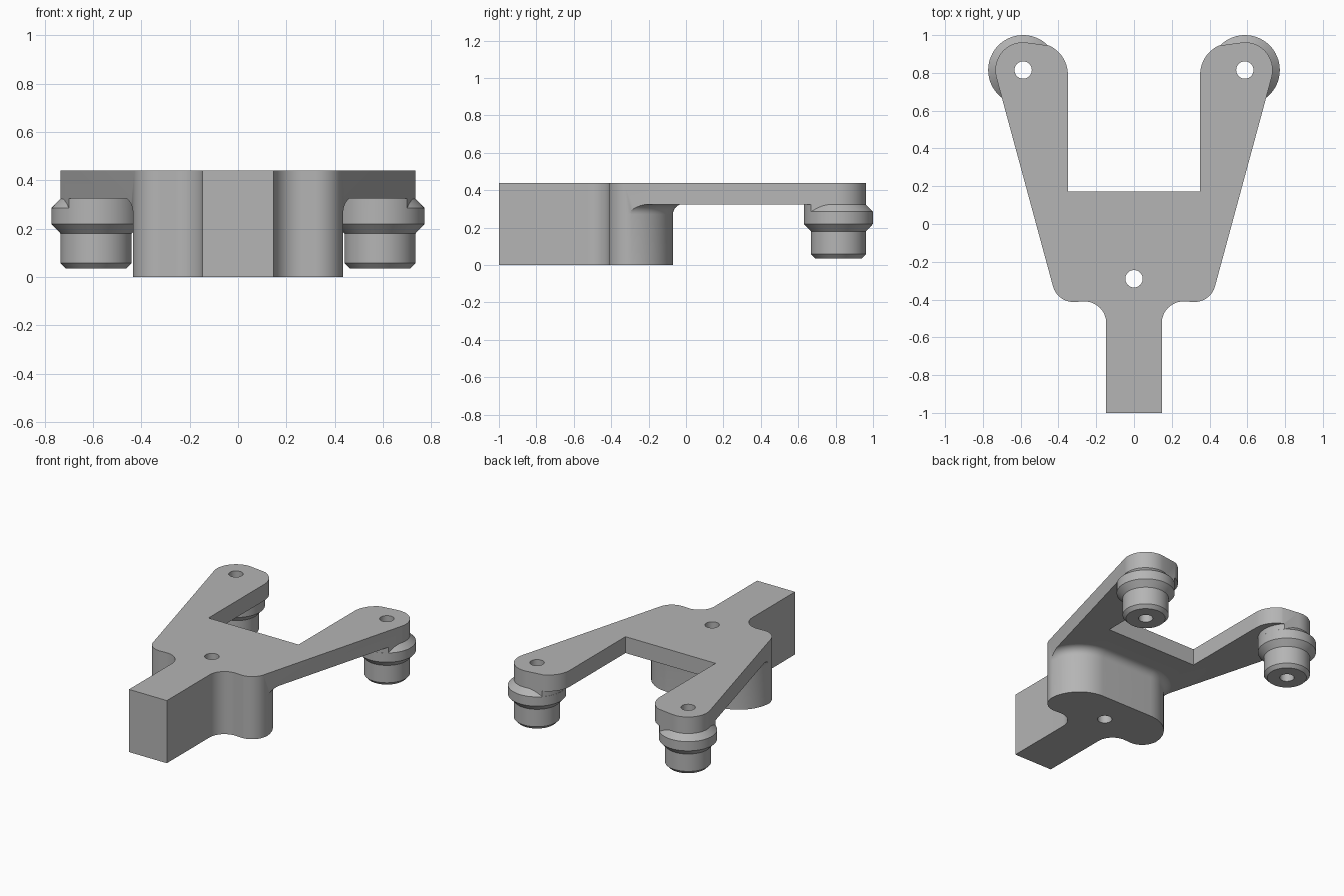
import bpy
import bmesh
from math import sin, cos, pi, radians

cube = bpy.data.objects.get("Cube")
if cube:
    bpy.data.objects.remove(cube, do_unlink=True)

grey = bpy.data.materials.new("plain grey")
grey.use_nodes = True
grey.diffuse_color = (0.46, 0.46, 0.46, 1)
grey.node_tree.nodes["Principled BSDF"].inputs["Base Color"].default_value = grey.diffuse_color

PIN_X, PIN_Y, HOLE_R = 0.587, 0.815, 0.046
TOP, PLATE_BOTTOM = 0.44, 0.325


def arc(cx, cy, r, start, end, steps=14):
    angles = [radians(start + (end - start) * i / steps) for i in range(steps + 1)]
    return [(cx + r * cos(a), cy + r * sin(a)) for a in angles]


def circle(r, cx=0, cy=0, steps=64):
    return arc(cx, cy, r, 0, 360, steps)[:-1]


def mirrored(half):
    """Close a right-hand half outline by mirroring it across x = 0."""
    return half + [(-x, y) for x, y in reversed(half)]


def loft(name, layers):
    """Solid skinned through (outline, height) layers."""
    bm = bmesh.new()
    rings = [[bm.verts.new((x, y, z)) for x, y in outline] for outline, z in layers]
    bm.faces.new(rings[0])
    bm.faces.new(rings[-1])
    n = len(rings[0])
    for low, high in zip(rings, rings[1:]):
        for i in range(n):
            j = (i + 1) % n
            bm.faces.new((low[i], low[j], high[j], high[i]))
    bmesh.ops.recalc_face_normals(bm, faces=bm.faces)
    mesh = bpy.data.meshes.new(name)
    bm.to_mesh(mesh)
    bm.free()
    mesh.materials.append(grey)
    obj = bpy.data.objects.new(name, mesh)
    bpy.context.collection.objects.link(obj)
    return obj


def combine(target, tool, operation):
    """Apply a boolean and discard the tool."""
    mod = target.modifiers.new("cut", "BOOLEAN")
    mod.operation, mod.object, mod.solver = operation, tool, "EXACT"
    bpy.context.view_layer.objects.active = target
    bpy.ops.object.modifier_apply(modifier=mod.name)
    bpy.data.objects.remove(tool, do_unlink=True)


def drill(target, x, y):
    outline = circle(HOLE_R, x, y, 32)
    combine(target, loft("drill", [(outline, -0.2), (outline, 0.8)]), "DIFFERENCE")


# Outline of the forked bracket: tail, shoulders, arm, rounded tip, inner notch
fork = mirrored(
    [(0.147, -1)]
    + arc(0.262, -0.525, 0.115, 180, 90)
    + arc(0.32, -0.3, 0.113, -90, -15)
    + arc(PIN_X, PIN_Y, 0.147, -15, 100, 24)
    + arc(0.52, 0.79, 0.17, 115, 180)
    + [(0.35, 0.172)]
)


# Thick block under the plate, flaring into it with a fillet
def block_outline(grow):
    return mirrored([(0.435 + grow, -1.2)] + arc(0.195, -0.31, 0.24 + grow, 0, 90, 20))


fillet = 0.055
layers = [(block_outline(0), -0.1)]
for i in range(9):
    t = i / 8 * pi / 2
    layers.append((block_outline(fillet * (1 - cos(t))), PLATE_BOTTOM + 0.001 - fillet + fillet * sin(t)))
layers.append((block_outline(fillet), 0.4))

# Bracket: plate, block and arm pads trimmed to the fork outline
square = [(-1.3, -1.3), (1.3, -1.3), (1.3, 1.3), (-1.3, 1.3)]
bracket = loft("forked_bracket", [(square, PLATE_BOTTOM), (square, 0.6)])
combine(bracket, loft("block", layers), "UNION")
for side in (-1, 1):
    pad = circle(0.1845, side * PIN_X, PIN_Y)
    combine(bracket, loft("pad", [(pad, 0.27), (pad, 0.4)]), "UNION")
combine(bracket, loft("trim", [(fork, 0), (fork, TOP)]), "INTERSECT")
drill(bracket, 0, -0.29)
parts = [bracket]

# Stepped posts below the arm tips: (radius, height)
post_profile = [(0.125, 0.035), (0.147, 0.058), (0.147, 0.18), (0.185, 0.22),
                (0.185, 0.285), (0.146, 0.325), (0.14, 0.36)]
for side, name in ((1, "left_post"), (-1, "right_post")):
    x = side * PIN_X
    post = loft(name, [(circle(r, x, PIN_Y), z) for r, z in post_profile])
    drill(post, x, PIN_Y)
    drill(bracket, x, PIN_Y)
    parts.append(post)

# Smooth curved walls, keep edges crisp
bpy.ops.object.select_all(action="DESELECT")
for part in parts:
    part.select_set(True)
bpy.context.view_layer.objects.active = bracket
bpy.ops.object.shade_smooth_by_angle(angle=radians(25))
